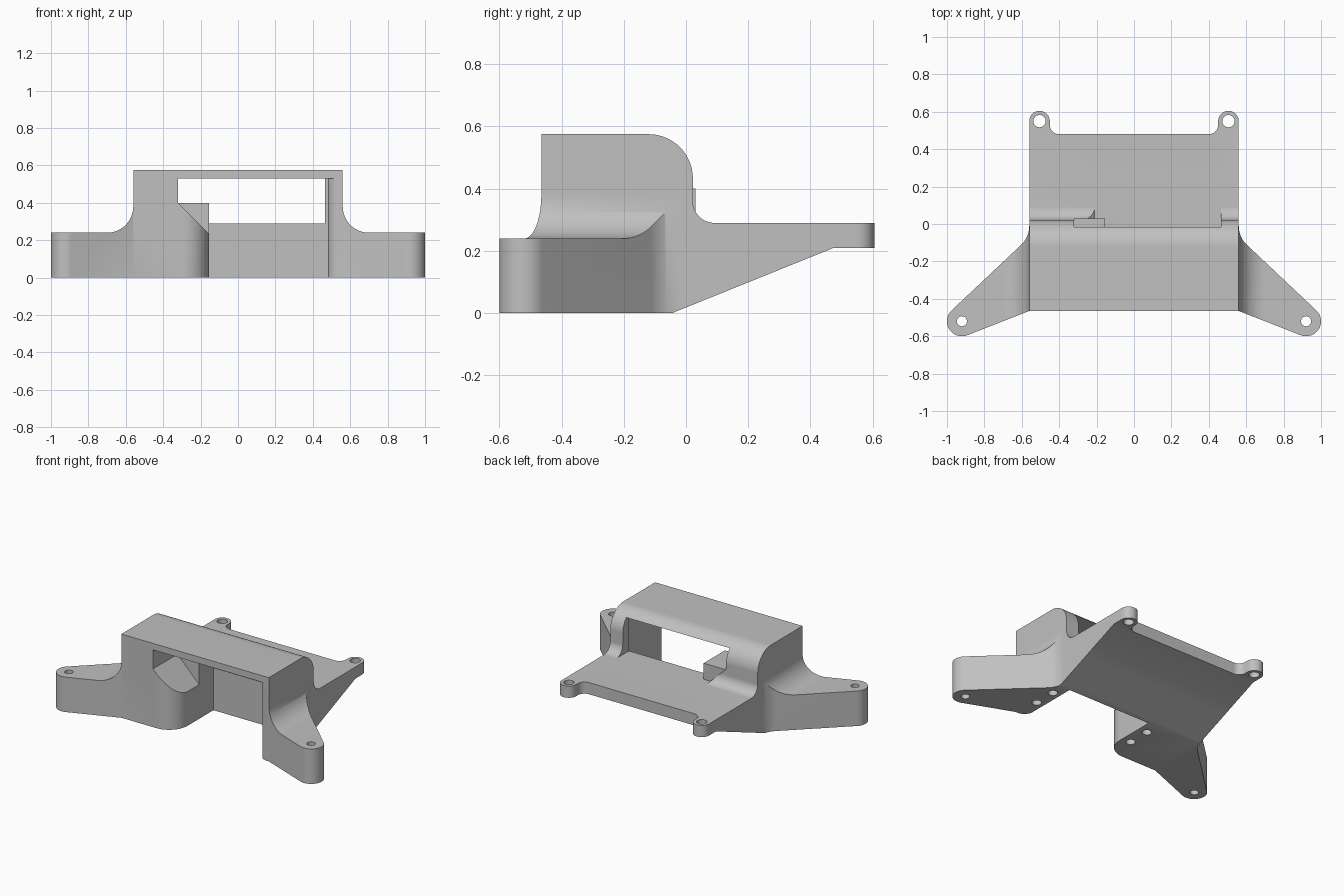
import bpy
import bmesh
from math import sin, cos, pi, radians, sqrt

cube = bpy.data.objects.get("Cube")
if cube:
    bpy.data.objects.remove(cube, do_unlink=True)

grey = bpy.data.materials.new("plain grey")
grey.use_nodes = True
grey.diffuse_color = (0.53, 0.53, 0.53, 1)
grey.node_tree.nodes["Principled BSDF"].inputs["Base Color"].default_value = grey.diffuse_color


def arc(cx, cy, r, a0, a1, n=16):
    """Points on a circle between two angles in degrees."""
    angles = [radians(a0 + (a1 - a0) * i / n) for i in range(n + 1)]
    return [(cx + r * cos(a), cy + r * sin(a)) for a in angles]


def prism(name, points, axis, lo, hi):
    """Extrude a closed 2D outline along an axis."""
    place = {"x": lambda u, v, w: (w, u, v),
             "y": lambda u, v, w: (u, w, v),
             "z": lambda u, v, w: (u, v, w)}[axis]
    bm = bmesh.new()
    low = [bm.verts.new(place(u, v, lo)) for u, v in points]
    high = [bm.verts.new(place(u, v, hi)) for u, v in points]
    bm.faces.new(low)
    bm.faces.new(high)
    for i in range(len(points)):
        j = (i + 1) % len(points)
        bm.faces.new((low[i], low[j], high[j], high[i]))
    bmesh.ops.recalc_face_normals(bm, faces=bm.faces)
    mesh = bpy.data.meshes.new(name)
    bm.to_mesh(mesh)
    bm.free()
    mesh.materials.append(grey)
    obj = bpy.data.objects.new(name, mesh)
    bpy.context.collection.objects.link(obj)
    return obj


def combine(target, tool, operation):
    """Apply a boolean and remove the tool."""
    mod = target.modifiers.new("boolean", "BOOLEAN")
    mod.operation = operation
    mod.solver = "EXACT"
    mod.object = tool
    bpy.context.view_layer.update()
    graph = bpy.context.evaluated_depsgraph_get()
    mesh = bpy.data.meshes.new_from_object(target.evaluated_get(graph))
    target.modifiers.clear()
    target.data = mesh
    bpy.data.objects.remove(tool, do_unlink=True)


def mirrored(points):
    return [(-x, y) for x, y in reversed(points)]


FRONT, SIDE, BACK = -0.465, 0.56, -0.045

# Body: side profile trimmed to a plan with two rear ears
profile = [(FRONT, 0), (BACK, 0), (0.475, 0.21), (0.7, 0.21), (0.7, 0.29)]
profile += arc(0.092, 0.36, 0.07, 270, 180)
profile += arc(-0.12, 0.433, 0.142, 0, 90, 24) + [(FRONT, 0.575)]
body = prism("bracket", profile, "x", -0.7, 0.7)
half = [(SIDE, -0.6)] + arc(0.505, 0.55, 0.055, 0, 180, 24)
half += arc(0.40, 0.53, 0.05, 0, -90)
combine(body, prism("plan_trim", half + mirrored(half), "z", -1, 1), "INTERSECT")

# Arms: tapered plan, with the top flowing up into the body
dx, dy = sqrt(0.5), sqrt(0.5)
arm_plan = [(0.5, -0.44), (SIDE, FRONT)]
arm_plan += arc(0.92, -0.52, 0.08, -112, 45, 28)
arm_plan += arc(0.70, -0.01, 0.14, 225, 180) + [(0.5, -0.01)]
arm_top = [(0.4, -0.1), (1.1, -0.1), (1.1, 0.24)]
arm_top += arc(0.70, 0.38, 0.14, 270, 180, 24) + [(0.4, 0.38)]
for side in (1, -1):
    plan = arm_plan if side == 1 else mirrored(arm_plan)
    top = arm_top if side == 1 else mirrored(arm_top)
    arm = prism("arm", plan, "z", 0, 0.6)
    combine(arm, prism("arm_trim", top, "y", -1, 1), "INTERSECT")
    combine(body, arm, "UNION")

# Sloped underside carried through the arm roots
slope = 0.21 / (0.475 - BACK)
under = [(BACK, 0), (BACK - 0.1, -0.1 * slope), (0.2, -0.2), (0.2, (0.2 - BACK) * slope)]
combine(body, prism("under_cut", under, "x", -1.2, 1.2), "DIFFERENCE")

# Front pocket, open below, with a chamfered shelf on one side
pocket = [(-0.32, 0.53), (-0.32, 0.40), (-0.155, 0.235), (-0.155, -0.1), (0.48, -0.1), (0.48, 0.53)]
combine(body, prism("pocket_cut", pocket, "y", -0.8, BACK), "DIFFERENCE")

# Window through the rear wall and the small notch in the deck
window = [(-0.32, 0.53), (-0.32, 0.40), (-0.21, 0.29), (0.465, 0.29), (0.465, 0.53)]
combine(body, prism("window_cut", window, "y", -0.2, 0.3), "DIFFERENCE")
notch = [(-0.32, 0.40), (-0.155, 0.235), (-0.155, 0.40)]
combine(body, prism("notch_cut", notch, "y", -0.2, 0.03), "DIFFERENCE")

# Rounded mouth of the pocket
r = 0.14
left_round = arc(-0.155 - r, FRONT + r, r, -90, 0) + [(-0.1, FRONT + r), (-0.1, -0.7), (-0.155 - r, -0.7)]
combine(body, prism("left_round_cut", left_round, "z", -0.1, 0.53), "DIFFERENCE")
r = 0.065
right_round = arc(0.48 + r, FRONT + r, r, 180, 270) + [(0.48 + r, -0.7), (0.4, -0.7), (0.4, FRONT + r)]
combine(body, prism("right_round_cut", right_round, "z", -0.1, 0.53), "DIFFERENCE")

# Screw holes: through the arms and ears, blind in the underside
holes = [(s * x, y, rad, 1) for s in (1, -1) for x, y, rad in ((0.92, -0.52, 0.027), (0.505, 0.55, 0.033))]
holes += [(x, y, 0.03, 0.15) for x in (-0.22, 0.535) for y in (-0.295, -0.14)]
for x, y, rad, depth in holes:
    combine(body, prism("hole_cut", arc(x, y, rad, 0, 345, 23), "z", -0.1, depth), "DIFFERENCE")

# Smooth curves, sharp edges
bpy.ops.object.select_all(action="DESELECT")
body.select_set(True)
bpy.context.view_layer.objects.active = body
bpy.ops.object.shade_smooth_by_angle(angle=radians(30))
